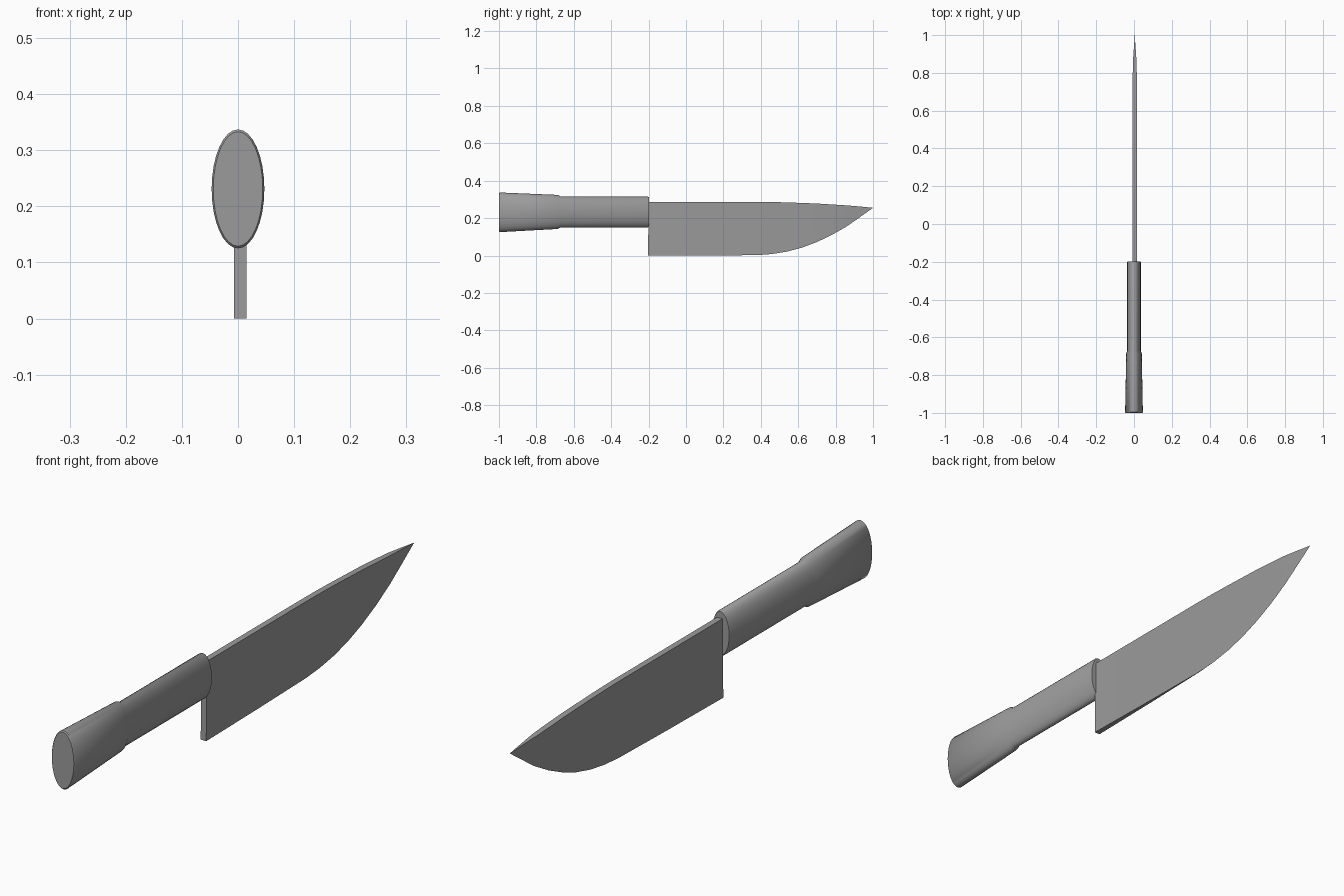
import bpy, bmesh, math

if "Cube" in bpy.data.objects:
    bpy.data.objects.remove(bpy.data.objects["Cube"])

steel = bpy.data.materials.new("plain_grey")
steel.use_nodes = True
grey = (0.33, 0.33, 0.33, 1)
steel.diffuse_color = grey
steel.node_tree.nodes["Principled BSDF"].inputs["Base Color"].default_value = grey


def finish(bm, name, angle):
    """Turn a bmesh into a named, shaded object."""
    bmesh.ops.remove_doubles(bm, verts=bm.verts, dist=0.0001)
    bmesh.ops.recalc_face_normals(bm, faces=bm.faces)
    mesh = bpy.data.meshes.new(name)
    bm.to_mesh(mesh)
    bm.free()
    mesh.materials.append(steel)
    obj = bpy.data.objects.new(name, mesh)
    bpy.context.collection.objects.link(obj)
    bpy.ops.object.select_all(action="DESELECT")
    obj.select_set(True)
    bpy.context.view_layer.objects.active = obj
    bpy.ops.object.shade_smooth_by_angle(angle=math.radians(angle))


def handle():
    # oval stations: y, half width, half height, centre height
    stations = [(-1, .044, .102, .231), (-.996, .047, .106, .231),
                (-.685, .041, .091, .233), (-.67, .036, .082, .233),
                (-.203, .036, .082, .233), (-.198, .034, .078, .233)]
    sides = 32
    bm = bmesh.new()
    rings = []
    for y, w, h, z in stations:
        angles = [math.tau * i / sides for i in range(sides)]
        rings.append([bm.verts.new((w * math.cos(a), y, z + h * math.sin(a)))
                      for a in angles])
    for a, b in zip(rings, rings[1:]):
        for i in range(sides):
            j = (i + 1) % sides
            bm.faces.new((a[i], a[j], b[j], b[i]))
    bm.faces.new(rings[0])
    bm.faces.new(rings[-1])
    finish(bm, "handle", 40)


def blade():
    # outline columns: spine y, spine z, edge y, edge z
    columns = [(-.2, .287, -.203, 0), (.1, .287, .1, 0), (.38, .287, .38, .002),
               (.46, .286, .46, .008), (.54, .284, .54, .021), (.62, .281, .62, .042),
               (.7, .278, .7, .072), (.78, .273, .78, .110), (.86, .268, .86, .156),
               (.93, .262, .93, .205), (1, .255, 1, .255)]
    middle, half = .004, .011
    bm = bmesh.new()
    loops = []
    for ty, tz, by, bz in columns:
        # spine narrows at the point, cutting edge narrows from the heel
        top = half * min(1, (1 - ty) / .16)
        low = half * max(0, min(1, (.42 - by) / .62))
        loops.append([bm.verts.new(p) for p in (
            (middle + top, ty, tz), (middle - top, ty, tz),
            (middle - low, by, bz), (middle + low, by, bz))])
    for a, b in zip(loops, loops[1:]):
        for i in range(4):
            j = (i + 1) % 4
            bm.faces.new((a[i], a[j], b[j], b[i]))
    bm.faces.new(loops[0])
    finish(bm, "blade", 30)


handle()
blade()
